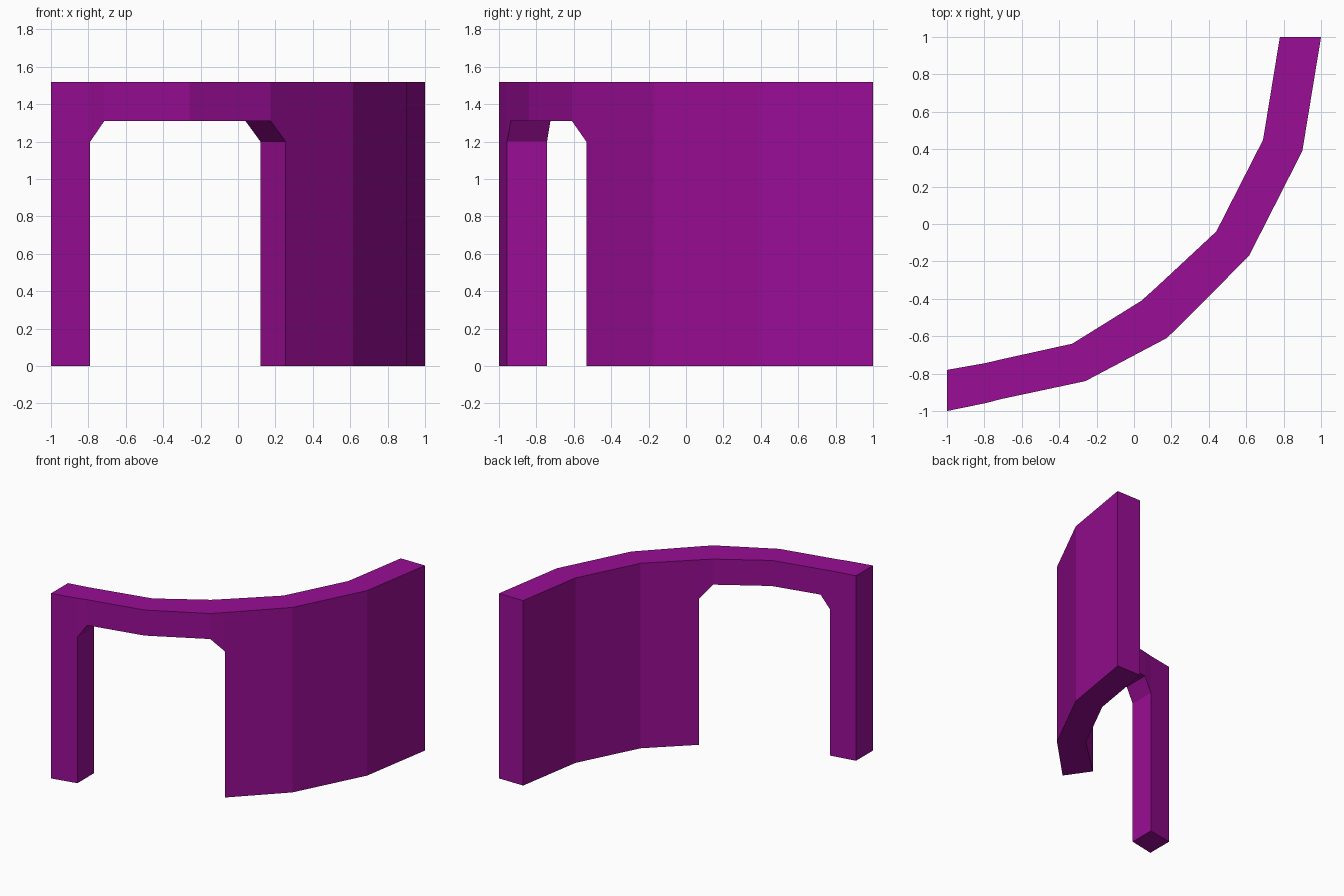
import bpy, bmesh

if "Cube" in bpy.data.objects:
    bpy.data.objects.remove(bpy.data.objects["Cube"])

TOP = 1.52
# Plan stations along the curve: outer point, inner point, height of arch line
stations = [
    ((-1.00, -1.00), (-1.00, -0.78), 1.20),
    ((-0.79, -0.957), (-0.79, -0.743), 1.20),
    ((-0.715, -0.937), (-0.715, -0.725), 1.31),
    ((-0.26, -0.84), (-0.33, -0.64), 1.31),
    ((0.175, -0.61), (0.04, -0.41), 1.31),
    ((0.255, -0.533), (0.12, -0.338), 1.20),
    ((0.615, -0.17), (0.44, -0.04), 1.20),
    ((0.90, 0.39), (0.69, 0.45), 1.20),
    ((1.00, 1.00), (0.78, 1.00), 1.20),
]
solid = {0, 5, 6, 7}      # segments that reach the ground
last = len(stations) - 1

bm = bmesh.new()


def ring(o, i, z):
    return [bm.verts.new((*o, z)), bm.verts.new((*i, z))]


high = [ring(o, i, TOP) for o, i, z in stations]
arch = [ring(o, i, z) for o, i, z in stations]
low = {k: ring(stations[k][0], stations[k][1], 0)
       for k in range(last + 1) if k in solid or k - 1 in solid}


def strip(a, b, k):
    # outer and inner walls between two levels
    for s in (0, 1):
        bm.faces.new((a[k][s], a[k + 1][s], b[k + 1][s], b[k][s]))


def cap(level, k):
    # horizontal or sloped face across the wall thickness
    bm.faces.new((level[k][0], level[k + 1][0], level[k + 1][1], level[k][1]))


def end(a, b, k):
    bm.faces.new((a[k][0], a[k][1], b[k][1], b[k][0]))


# Continuous upper band, ground-reaching post and wall, open doorway between
for k in range(last):
    strip(arch, high, k)
    cap(high, k)
    if k in solid:
        strip(low, arch, k)
        cap(low, k)
    else:
        cap(arch, k)

# Wall ends and door jambs
for k in (0, last):
    end(arch, high, k)
for k in (0, 1, 5, last):
    end(low, arch, k)

bmesh.ops.recalc_face_normals(bm, faces=bm.faces)
mesh = bpy.data.meshes.new("curved_wall_with_doorway")
bm.to_mesh(mesh)
bm.free()
wall = bpy.data.objects.new("curved_wall_with_doorway", mesh)
bpy.context.collection.objects.link(wall)

# Purple paint
mat = bpy.data.materials.new("purple")
mat.diffuse_color = (0.32, 0.004, 0.30, 1)
mat.use_nodes = True
mat.node_tree.nodes["Principled BSDF"].inputs["Base Color"].default_value = mat.diffuse_color
mesh.materials.append(mat)
